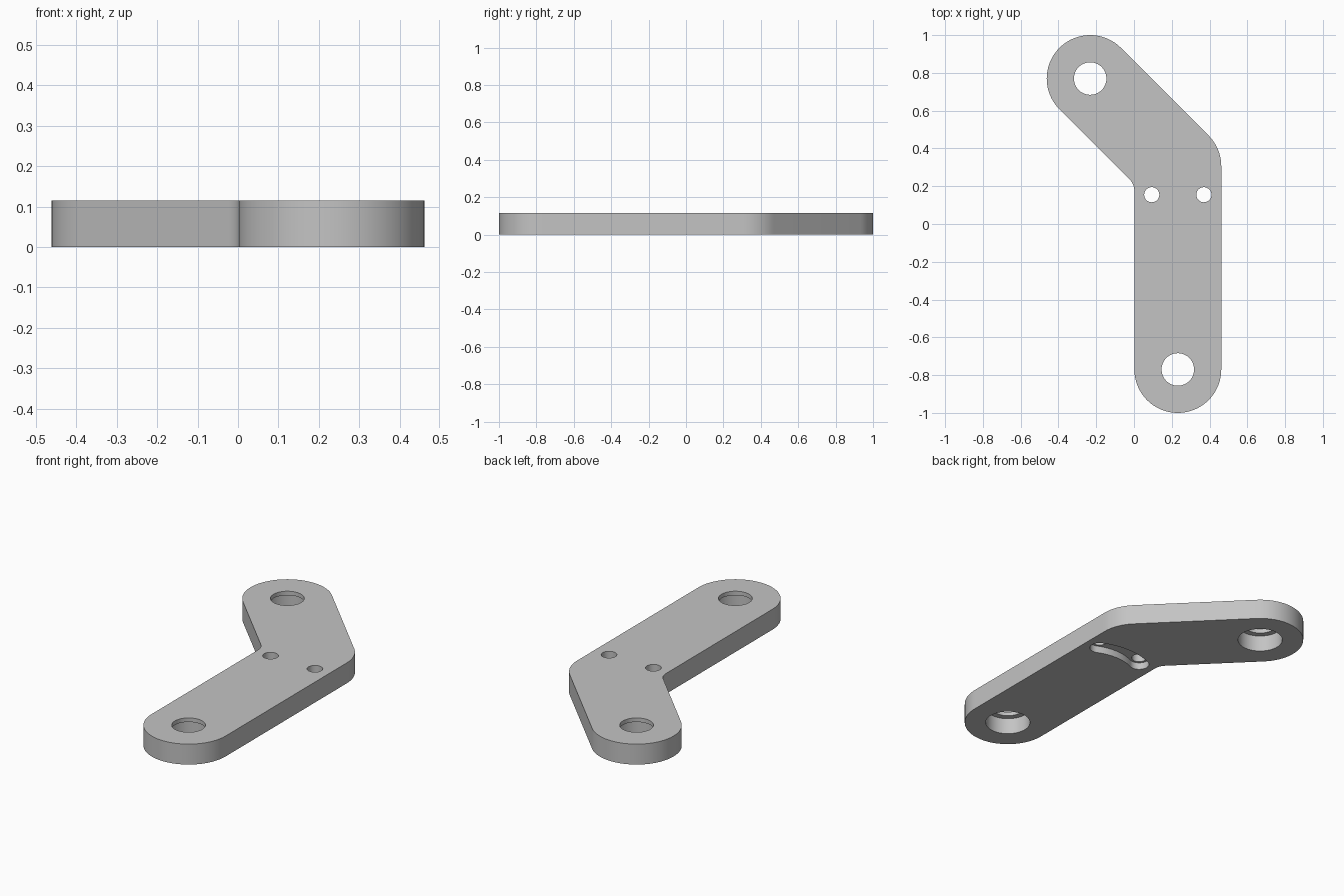
import bpy, bmesh
from math import cos, sin, tan, radians, hypot
from mathutils import Vector

cube = bpy.data.objects.get("Cube")
if cube:
    bpy.data.objects.remove(cube, do_unlink=True)

R = 0.23            # half width of both arms
T = 0.115           # plate thickness
FRONT = Vector((0.232, -0.77))
REAR = Vector((-0.232, 0.77))
ELBOW = Vector((FRONT.x, REAR.y - (FRONT.x - REAR.x)))

grey = bpy.data.materials.new("plain grey")
grey.use_nodes = True
grey.diffuse_color = (0.55, 0.55, 0.55, 1)
grey.node_tree.nodes["Principled BSDF"].inputs["Base Color"].default_value = (0.55, 0.55, 0.55, 1)


def arc(centre, radius, start, end, steps):
    angles = [radians(start + (end - start) * i / steps) for i in range(steps + 1)]
    return [(centre[0] + radius * cos(a), centre[1] + radius * sin(a)) for a in angles]


def prism(name, outline, z0, z1):
    bm = bmesh.new()
    face = bm.faces.new([bm.verts.new((x, y, z0)) for x, y in outline])
    grown = bmesh.ops.extrude_face_region(bm, geom=[face])["geom"]
    bmesh.ops.translate(bm, vec=(0, 0, z1 - z0),
                        verts=[v for v in grown if isinstance(v, bmesh.types.BMVert)])
    bmesh.ops.recalc_face_normals(bm, faces=bm.faces)
    mesh = bpy.data.meshes.new(name)
    bm.to_mesh(mesh)
    bm.free()
    mesh.materials.append(grey)
    obj = bpy.data.objects.new(name, mesh)
    bpy.context.collection.objects.link(obj)
    return obj


def cut(target, outline, z0, z1):
    cutter = prism("cutter", outline, z0, z1)
    cutter.hide_render = True
    mod = target.modifiers.new("cut", 'BOOLEAN')
    mod.operation = 'DIFFERENCE'
    mod.solver = 'EXACT'
    mod.object = cutter
    bpy.context.view_layer.objects.active = target
    bpy.ops.object.modifier_apply(modifier=mod.name)
    bpy.data.objects.remove(cutter, do_unlink=True)


def circle(centre, radius, steps):
    return arc(centre, radius, 0, 360, steps)[:-1]


# Bent plate with round ends and a filleted inner corner
inner_r = 0.085
inner_x = FRONT.x - R
inner_y = ELBOW.y - (R + inner_r) * tan(radians(22.5))
outline = (arc(FRONT, R, 180, 360, 48) + arc(ELBOW, R, 0, 45, 12)
           + arc(REAR, R, 45, 225, 48)
           + arc((inner_x - inner_r, inner_y), inner_r, 45, 0, 10))
plate = prism("bent_link_plate", outline, 0, T)

# Pivot holes, counterbored from below
for pivot in (FRONT, REAR):
    cut(plate, circle(pivot, 0.086, 64), -0.1, T + 0.1)
    cut(plate, circle(pivot, 0.118, 64), -0.1, T - 0.023)

# Two small through holes
left, right, hole_y = 0.37, 0.094, 0.155
for x in (left, right):
    cut(plate, circle((x, hole_y), 0.04, 40), -0.1, T + 0.1)

# Shallow curved slot in the underside joining the small holes
half, bow, slot_r = (left - right) / 2, 0.03, 0.052
bend = (half ** 2 + bow ** 2) / (2 * bow)
centre = ((left + right) / 2, hole_y + bow - bend)
run = hypot(half, bend - bow)
a0 = 90 - 2 * 90 / 3.14159265 * (half / run) * 1.0
a0 = Vector((half, bend - bow)).angle_signed(Vector((1, 0))) * 180 / 3.14159265
a1 = 180 - a0
ends = [(left, hole_y), (right, hole_y)]
slot = (arc(centre, bend + slot_r, a0, a1, 16)
        + arc(ends[1], slot_r, a1, a1 + 180, 16)[1:]
        + arc(centre, bend - slot_r, a1, a0, 16)[1:]
        + arc(ends[0], slot_r, a0 - 180, a0, 16)[1:-1])
cut(plate, slot, -0.1, 0.04)

# Smooth curved walls, crisp rims
bpy.ops.object.select_all(action='DESELECT')
plate.select_set(True)
bpy.context.view_layer.objects.active = plate
bpy.ops.object.shade_smooth_by_angle(angle=radians(30))
